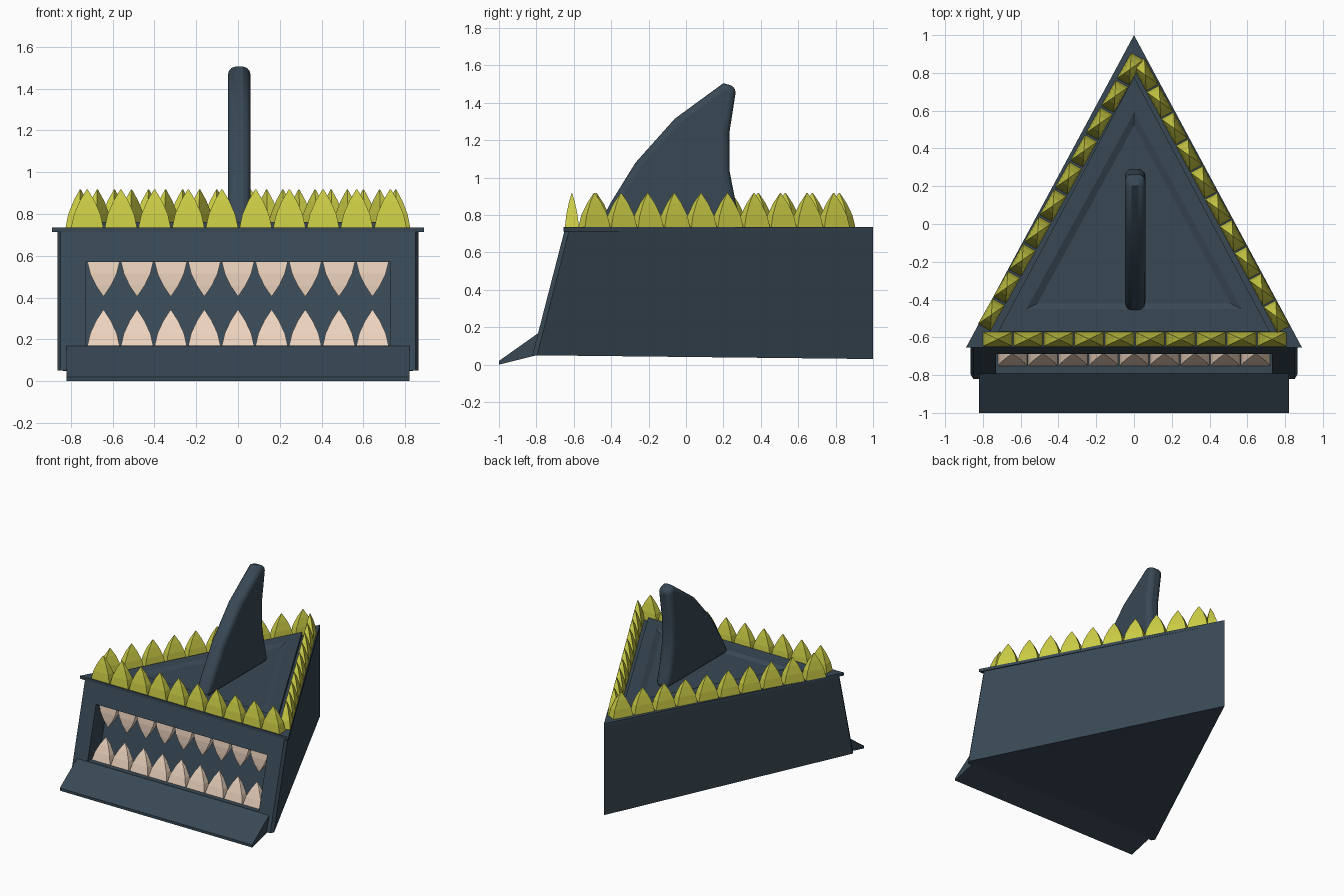
import bpy, bmesh, math
from mathutils import Vector, Matrix

if "Cube" in bpy.data.objects:
    bpy.data.objects.remove(bpy.data.objects["Cube"])


def material(name, rgb):
    m = bpy.data.materials.new(name)
    m.diffuse_color = (*rgb, 1)
    m.use_nodes = True
    m.node_tree.nodes["Principled BSDF"].inputs["Base Color"].default_value = m.diffuse_color
    return m


SLATE = material("slate", (0.04, 0.065, 0.09))
YELLOW = material("yellow", (0.60, 0.61, 0.06))
PEACH = material("peach", (0.85, 0.66, 0.52))


def finish(bm, name, mat):
    bmesh.ops.recalc_face_normals(bm, faces=bm.faces)
    me = bpy.data.meshes.new(name)
    bm.to_mesh(me)
    bm.free()
    ob = bpy.data.objects.new(name, me)
    bpy.context.collection.objects.link(ob)
    me.materials.append(mat)
    return ob


def loft(bm, loops, cap_start=True, cap_end=True):
    """Bridge a series of equal-length point loops."""
    rings = [[bm.verts.new(p) for p in lp] for lp in loops]
    n = len(rings[0])
    for a, b in zip(rings, rings[1:]):
        for i in range(n):
            j = (i + 1) % n
            bm.faces.new((a[i], a[j], b[j], b[i]))
    if cap_start:
        bm.faces.new(rings[0])
    if cap_end:
        bm.faces.new(rings[-1])
    return rings


def triangle(w, y0, y1, z):
    return [(-w, y0, z), (w, y0, z), (0, y1, z)]


def spike(bm, pos, angle, length, width, height, lean=0.0):
    """Four-sided tooth with bulging sides; negative height hangs down."""
    rot = Matrix.Rotation(angle, 3, 'Z')
    loops = []
    for t, s in ((0, 1), (0.35, 0.82), (0.7, 0.46), (1, 0.03)):
        loops.append([Vector(pos) + rot @ Vector((x * s * length / 2,
                      y * s * width / 2 + lean * t, height * t))
                      for x, y in ((-1, -1), (1, -1), (1, 1), (-1, 1))])
    loft(bm, loops)


def front_y(z):
    return -0.65 - (0.715 - z) * 0.2576


def front_loop(w, z0, z1, back):
    return [(x, front_y(z) + back, z)
            for x, z in ((-w, z0), (w, z0), (w, z1), (-w, z1))]


# Wedge-shaped body with a sloped front and recessed mouth
bm = bmesh.new()
rings = loft(bm, [front_loop(0.865, 0.05, 0.715, 0.025),
                  front_loop(0.85, 0.05, 0.715, 0),
                  front_loop(0.73, 0.17, 0.57, 0),
                  front_loop(0.73, 0.17, 0.57, 0.15)], cap_start=False)
bl, br, tr, tl = rings[0]
low, high = bm.verts.new((0, 1, 0.03)), bm.verts.new((0, 1, 0.715))
for f in ((bl, low, br), (tl, tr, high), (br, low, high, tr), (low, bl, tl, high)):
    bm.faces.new(f)
finish(bm, "body", SLATE)

# Overhanging top plate
bm = bmesh.new()
loft(bm, [triangle(0.89, -0.655, 1, 0.713), triangle(0.89, -0.655, 1, 0.735)])
finish(bm, "top_plate", SLATE)

# Raised deck with a shallow sunken centre
bm = bmesh.new()
loft(bm, [triangle(0.72, -0.57, 0.78, 0.73), triangle(0.72, -0.57, 0.78, 0.762),
          triangle(0.57, -0.45, 0.59, 0.762), triangle(0.51, -0.42, 0.52, 0.745)])
finish(bm, "deck", SLATE)

# Front scoop lip
bm = bmesh.new()
profile = [(-1, 0), (-1, 0.02), (-0.788, 0.17), (-0.76, 0.17), (-0.80, 0.05)]
loft(bm, [[(x, y, z) for y, z in profile] for x in (-0.82, 0.82)])
finish(bm, "front_lip", SLATE)

# Curved fin with rounded edges
bm = bmesh.new()
profile = [(-0.47, 0.74), (-0.40, 0.87), (-0.27, 1.08), (-0.06, 1.315),
           (0.20, 1.505), (0.27, 1.485), (0.232, 1.24), (0.232, 1.04),
           (0.265, 0.87), (0.30, 0.74)]
loft(bm, [[(x, y, z) for y, z in profile] for x in (-0.048, 0.06)])
fin = finish(bm, "fin", SLATE)
bev = fin.modifiers.new("round", 'BEVEL')
bev.width, bev.segments, bev.limit_method = 0.035, 3, 'ANGLE'
bev.angle_limit = math.radians(60)
bpy.context.view_layer.objects.active = fin
fin.select_set(True)
bpy.ops.object.shade_smooth_by_angle(angle=math.radians(40))


# Rows of spikes around the top
def spike_row(name, start, end, count):
    bm = bmesh.new()
    a, b = Vector((*start, 0.733)), Vector((*end, 0.733))
    d = b - a
    for i in range(count):
        spike(bm, a + d * i / (count - 1), math.atan2(d.y, d.x), 0.155, 0.075, 0.185)
    finish(bm, name, YELLOW)


spike_row("front_spikes", (-0.722, -0.61), (0.73, -0.61), 10)
spike_row("right_spikes", (0.755, -0.49), (0.06, 0.79), 10)
spike_row("left_spikes", (-0.755, -0.48), (-0.02, 0.82), 10)

# Mouth teeth, upper and lower
for name, z, h, y in (("lower_teeth", 0.168, 0.172, -0.72),
                      ("upper_teeth", 0.572, -0.165, -0.63)):
    bm = bmesh.new()
    for i in range(-4, 5):
        spike(bm, (i * 0.161, y, z), 0, 0.155, 0.065, h, lean=h * 0.2)
    finish(bm, name, PEACH)
